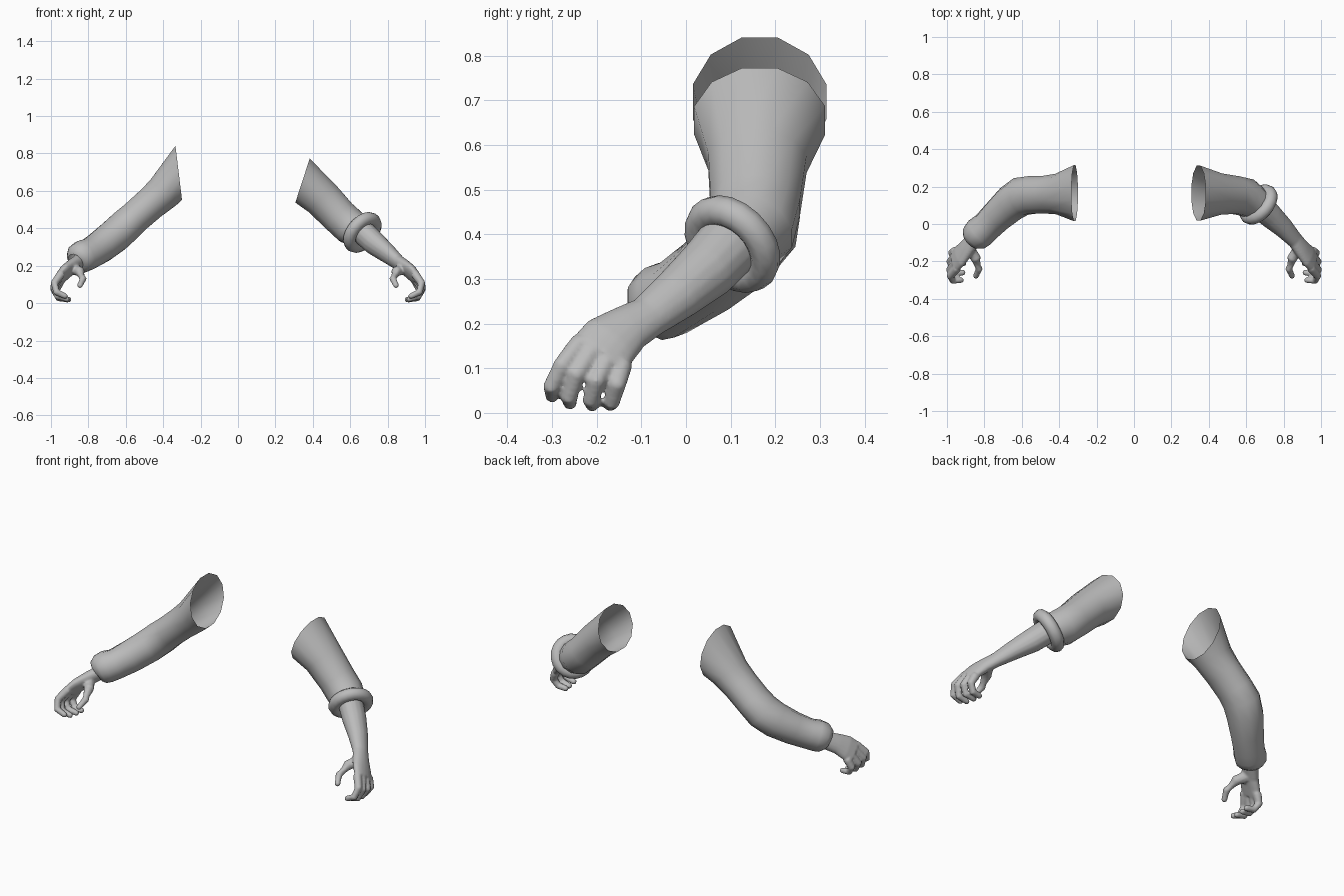
import bpy, bmesh, math
from mathutils import Vector

if "Cube" in bpy.data.objects:
    bpy.data.objects.remove(bpy.data.objects["Cube"])

grey = bpy.data.materials.new("cloth_and_skin_grey")
grey.diffuse_color = (0.5, 0.5, 0.5, 1)
grey.use_nodes = True
grey.node_tree.nodes["Principled BSDF"].inputs["Base Color"].default_value = grey.diffuse_color


def loft(bm, sections, sides=12, hint=(0, 1, 0), first=None, caps=True):
    """Skin elliptical sections: (centre, half width along hint, half height)."""
    pts = [Vector(s[0]) for s in sections]
    rings, last = [], len(pts) - 1
    for i, (_, a, b) in enumerate(sections):
        t = (pts[min(i + 1, last)] - pts[max(i - 1, 0)]).normalized()
        if i == 0 and first:
            t = Vector(first).normalized()
        side = Vector(hint)
        side = (side - t * side.dot(t)).normalized()
        up = t.cross(side)
        rings.append([bm.verts.new(pts[i] + side * a * math.cos(k) + up * b * math.sin(k))
                      for k in (math.tau * (j + 0.5) / sides for j in range(sides))])
    faces = []
    for r, q in zip(rings, rings[1:]):
        for j in range(sides):
            k = (j + 1) % sides
            faces.append(bm.faces.new((r[j], r[k], q[k], q[j])))
    if caps:
        faces += [bm.faces.new(rings[0][::-1]), bm.faces.new(rings[-1])]
    bmesh.ops.recalc_face_normals(bm, faces=faces)


def finish(bm, name, mirror=False):
    if mirror:
        bmesh.ops.scale(bm, vec=(-1, 1, 1), verts=bm.verts)
        bmesh.ops.reverse_faces(bm, faces=bm.faces)
    me = bpy.data.meshes.new(name)
    bm.to_mesh(me)
    bm.free()
    for p in me.polygons:
        p.use_smooth = True
    me.materials.append(grey)
    ob = bpy.data.objects.new(name, me)
    bpy.context.collection.objects.link(ob)
    return ob


# forearm and palm sections, from elbow to knuckles
ARM = [((0.66, 0.105, 0.385), .075, .066), ((0.73, 0.045, 0.32), .070, .063),
       ((0.80, -0.02, 0.265), .060, .050), ((0.86, -0.085, 0.215), .050, .037),
       ((0.895, -0.13, 0.19), .057, .035), ((0.93, -0.17, 0.16), .070, .032),
       ((0.958, -0.198, 0.128), .070, .026)]
# finger joints, index to little finger
FINGERS = [
    [(0.945, -0.235, 0.158), (0.982, -0.278, 0.105), (0.970, -0.302, 0.058), (0.925, -0.300, 0.038)],
    [(0.955, -0.210, 0.138), (0.986, -0.246, 0.085), (0.965, -0.262, 0.035), (0.915, -0.260, 0.022)],
    [(0.957, -0.175, 0.122), (0.984, -0.202, 0.070), (0.960, -0.213, 0.028), (0.910, -0.210, 0.018)],
    [(0.953, -0.142, 0.112), (0.975, -0.155, 0.062), (0.950, -0.166, 0.025), (0.905, -0.170, 0.019)]]
THUMB = [(0.885, -0.125, 0.185), (0.845, -0.185, 0.168), (0.828, -0.240, 0.130), (0.845, -0.278, 0.095)]


def digit(bm, joints, radii):
    loft(bm, [(p, r, r) for p, r in zip(joints, radii)], 10, (0.1, 0.9, 0.3))
    tip = Vector(joints[-1])
    ball = bmesh.ops.create_icosphere(bm, subdivisions=2, radius=radii[-1])["verts"]
    bmesh.ops.translate(bm, vec=tip, verts=ball)


def hand_and_forearm(name, start, mirror):
    bm = bmesh.new()
    loft(bm, ARM[start:], 16, (0, 0.9, -0.4))
    for joints in FINGERS:
        digit(bm, joints, (.024, .021, .019, .016))
    digit(bm, THUMB, (.034, .028, .020, .016))
    ob = finish(bm, name, mirror)
    # fuse the overlapping parts into one skin
    m = ob.modifiers.new("fuse", "REMESH")
    m.mode = 'VOXEL'
    m.voxel_size = 0.006
    m.use_smooth_shade = True
    s = ob.modifiers.new("soften", "SMOOTH")
    s.factor = 0.5
    s.iterations = 5


hand_and_forearm("right_forearm_and_hand", 0, False)
hand_and_forearm("left_wrist_and_hand", 2, True)

# short sleeve, open at the shoulder
bm = bmesh.new()
loft(bm, [((0.345, 0.165, 0.655), .152, .128), ((0.45, 0.160, 0.56), .114, .106),
          ((0.54, 0.155, 0.465), .104, .100), ((0.60, 0.142, 0.410), .104, .100),
          ((0.66, 0.105, 0.375), .088, .088)],
     first=(.95, 0, -.31), caps=False)
finish(bm, "rolled_sleeve")

# thick rolled cuff below the elbow
axis = Vector((0.63, -0.56, -0.53))
bpy.ops.mesh.primitive_torus_add(major_segments=20, minor_segments=10, major_radius=0.088,
                                 minor_radius=0.035, location=(0.665, 0.104, 0.378),
                                 rotation=axis.to_track_quat('Z', 'Y').to_euler())
cuff = bpy.context.object
cuff.name = "rolled_cuff"
cuff.data.materials.append(grey)
bpy.ops.object.shade_smooth()

# long sleeve with a rounded cuff tucked in around the wrist
bm = bmesh.new()
loft(bm, [((0.317, 0.165, 0.697), .155, .150), ((0.40, 0.160, 0.590), .112, .100),
          ((0.47, 0.157, 0.530), .104, .092), ((0.55, 0.155, 0.460), .104, .090),
          ((0.605, 0.147, 0.410), .106, .094), ((0.66, 0.110, 0.360), .100, .094),
          ((0.73, 0.045, 0.305), .088, .090), ((0.79, -0.015, 0.265), .082, .084),
          ((0.825, -0.045, 0.252), .086, .088), ((0.852, -0.070, 0.237), .080, .082),
          ((0.866, -0.084, 0.226), .062, .062), ((0.868, -0.086, 0.224), .050, .046)],
     first=(.99, 0, -.12), caps=False)
finish(bm, "long_sleeve", mirror=True)
